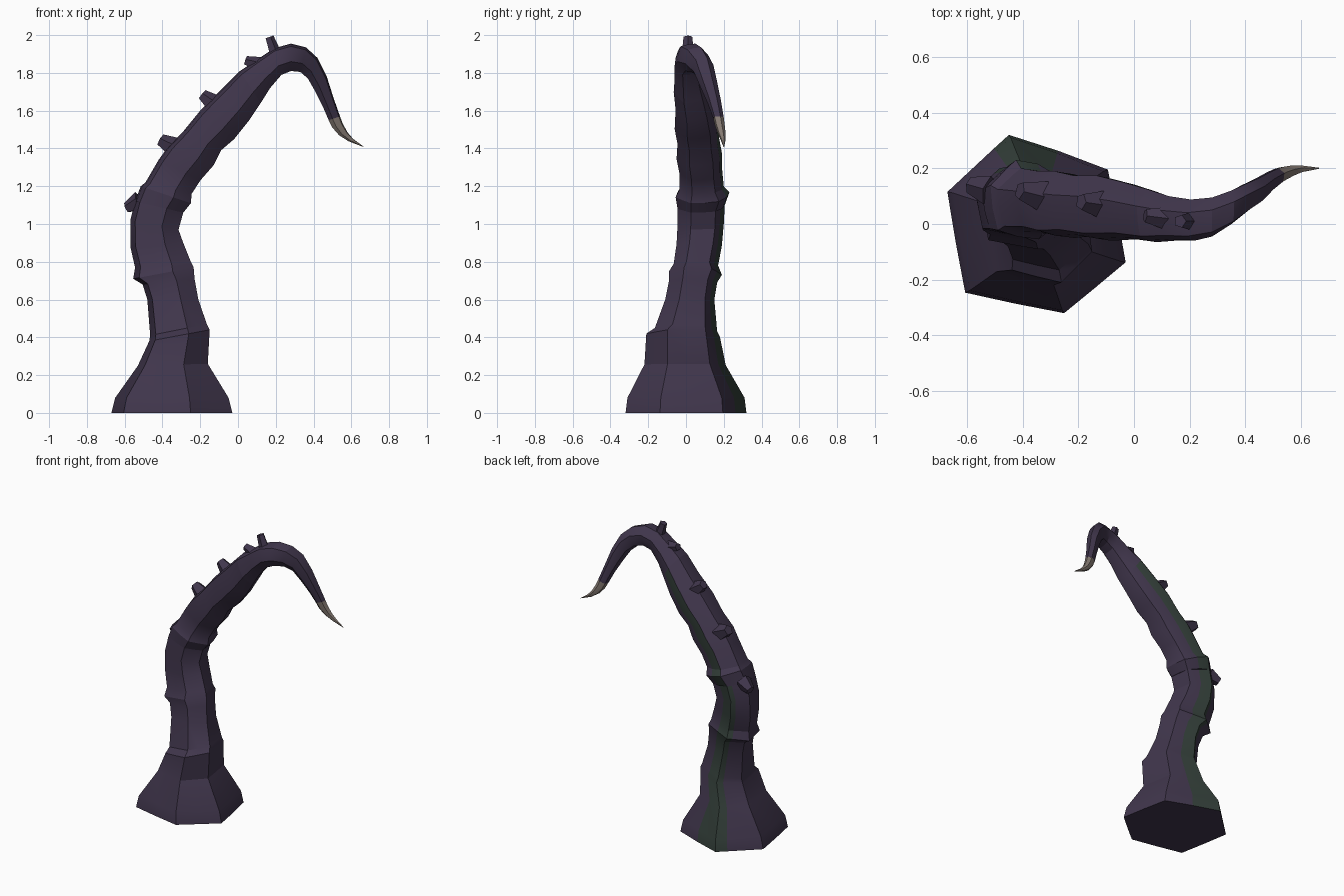
import bpy, bmesh, math
from mathutils import Vector

if "Cube" in bpy.data.objects:
    bpy.data.objects.remove(bpy.data.objects["Cube"])


def material(name, color):
    m = bpy.data.materials.new(name)
    m.use_nodes = True
    m.diffuse_color = (*color, 1)
    m.node_tree.nodes["Principled BSDF"].inputs["Base Color"].default_value = (*color, 1)
    return m


PURPLE = material("dark purple skin", (0.052, 0.037, 0.073))
GREEN = material("mossy green stripe", (0.033, 0.049, 0.041))
BONE = material("bone claw", (0.23, 0.19, 0.165))

# Irregular hexagonal section: first axis runs outer to inner side, second front to back
HEX = [(-.31, 1), (.8, .61), (1, -.43), (.31, -1), (-.8, -.77), (-1, .36)]


def section(bulge):
    """Corners plus one point on each edge, pushed outward by bulge."""
    pts = []
    for i, a in enumerate(HEX):
        a, b = Vector(a), Vector(HEX[(i + 1) % 6])
        mid = a.lerp(b, .75 if i == 5 else .5)
        pts += [a, mid.lerp(mid.normalized() * .99, bulge)]
    return pts


def make_object(name, bm, mats, angle):
    bmesh.ops.recalc_face_normals(bm, faces=bm.faces)
    mesh = bpy.data.meshes.new(name)
    bm.to_mesh(mesh)
    bm.free()
    for m in mats:
        mesh.materials.append(m)
    ob = bpy.data.objects.new(name, mesh)
    bpy.context.collection.objects.link(ob)
    bpy.ops.object.select_all(action='DESELECT')
    ob.select_set(True)
    bpy.context.view_layer.objects.active = ob
    bpy.ops.object.shade_smooth_by_angle(angle=math.radians(angle))
    return ob


def sweep(name, stations, mats, bulge, stripe=(), angle=28):
    """Skin rings; a station is outer x, z, inner x, z, front y, back y."""
    bm = bmesh.new()
    rings = []
    pts = section(bulge)
    for ox, oz, ix, iz, y0, y1 in stations:
        mid = Vector(((ox + ix) / 2, (y0 + y1) / 2, (oz + iz) / 2))
        u = Vector(((ix - ox) / 2, 0, (iz - oz) / 2))
        v = Vector((0, (y1 - y0) / 2, 0))
        rings.append([bm.verts.new(mid + u * p.x + v * p.y) for p in pts])
    n = len(pts)
    for a, b in zip(rings, rings[1:]):
        for i in range(n):
            j = (i + 1) % n
            f = bm.faces.new((a[i], a[j], b[j], b[i]))
            f.material_index = 1 if i in stripe else 0
    bm.faces.new(rings[0])
    bm.faces.new(rings[-1])
    return make_object(name, bm, mats, angle)


# Flared root and lower stalk, with overlapping collar folds
stalk = [
    (-.67, 0, -.03, 0, -.32, .32),
    (-.65, .08, -.05, .08, -.31, .31),
    (-.53, .25, -.16, .26, -.22, .21),
    (-.47, .38, -.15, .44, -.21, .18),
    (-.465, .41, -.165, .47, -.165, .165),
    (-.48, .6, -.21, .6, -.11, .15),
    (-.505, .68, -.23, .71, -.09, .165),
    (-.555, .71, -.235, .77, -.09, .19),
    (-.545, .77, -.25, .8, -.065, .17),
    (-.57, .88, -.29, .9, -.05, .19),
    (-.57, 1.02, -.315, .97, -.045, .2),
    (-.545, 1.12, -.29, 1.06, -.045, .205),
]
# Upper arm, arched over into the hook
neck = (.54, 1.57, .48, 1.55, .145, .2)
arm = [
    stalk[-1],
    (-.515, 1.2, -.25, 1.11, -.055, .23),
    (-.49, 1.22, -.245, 1.16, -.035, .2),
    (-.42, 1.34, -.2, 1.23, -.035, .19),
    (-.37, 1.41, -.13, 1.31, -.05, .19),
    (-.29, 1.49, -.09, 1.39, -.045, .175),
    (-.2, 1.6, -.02, 1.45, -.06, .175),
    (-.09, 1.71, .06, 1.55, -.055, .15),
    (.01, 1.81, .12, 1.64, -.065, .125),
    (.1, 1.87, .17, 1.72, -.06, .1),
    (.19, 1.93, .23, 1.79, -.06, .088),
    (.28, 1.955, .28, 1.81, -.045, .095),
    (.36, 1.935, .33, 1.805, -.005, .12),
    (.42, 1.88, .37, 1.77, .04, .145),
    (.47, 1.78, .41, 1.7, .075, .165),
    (.505, 1.67, .45, 1.62, .115, .185),
    neck,
]
claw = [
    neck,
    (.555, 1.53, .5, 1.51, .155, .205),
    (.58, 1.485, .535, 1.47, .17, .21),
    (.61, 1.45, .585, 1.438, .185, .21),
    (.665, 1.41, .663, 1.408, .198, .202),
]
SKIN = [PURPLE, GREEN]
sweep("stalk", stalk, SKIN, .1, stripe=(0, 11))
sweep("upper_arm_lower", arm[:9], SKIN, .7, stripe=(0,))
sweep("upper_arm_hook", arm[8:], SKIN, .7)
sweep("claw", claw, [BONE], .6)


# Blunt thorns along the outer ridge
def thorn(name, base, tip, wide, narrow):
    base, tip = Vector(base), Vector(tip)
    axis = tip - base
    bm = bmesh.new()
    bmesh.ops.create_cone(bm, cap_ends=True, segments=5, radius1=wide,
                          radius2=narrow, depth=axis.length)
    turn = axis.to_track_quat('Z', 'Y').to_matrix().to_4x4()
    bmesh.ops.transform(bm, matrix=turn, verts=bm.verts)
    bmesh.ops.translate(bm, vec=(base + tip) / 2, verts=bm.verts)
    make_object(name, bm, [PURPLE], 20)


thorns = [
    ((-.52, .12, 1.12), (-.59, .14, 1.085), .055, .03),
    ((-.33, .1, 1.4), (-.41, .12, 1.445), .06, .033),
    ((-.12, .07, 1.63), (-.19, .08, 1.685), .055, .03),
    ((.12, .02, 1.84), (.04, .03, 1.865), .045, .025),
    ((.2, .01, 1.89), (.165, .01, 1.99), .035, .024),
]
for i, t in enumerate(thorns):
    thorn(f"thorn_{i + 1}", *t)
